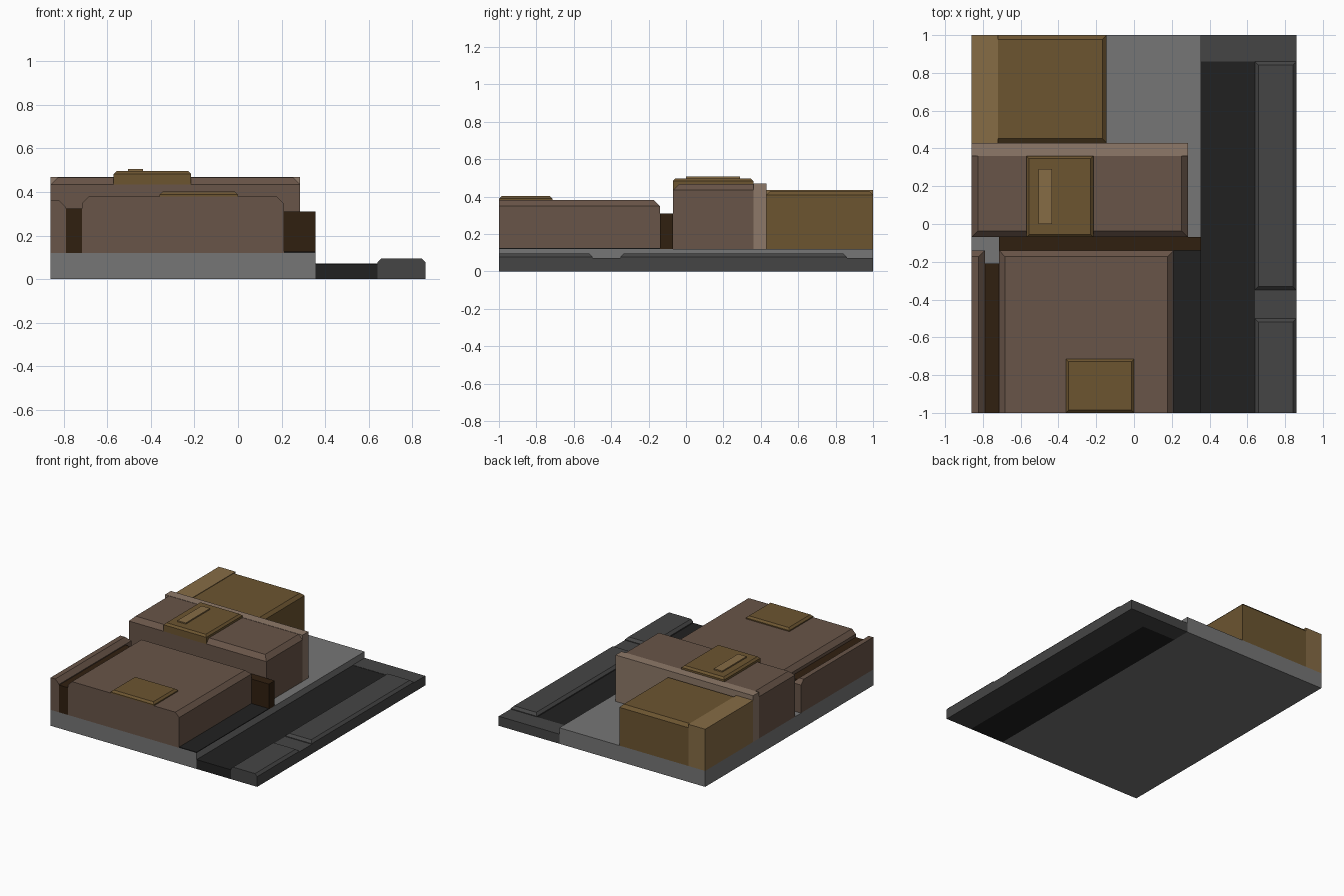
import bpy, bmesh

if "Cube" in bpy.data.objects:
    bpy.data.objects.remove(bpy.data.objects["Cube"])

def mat(name, r, g, b):
    m = bpy.data.materials.new(name)
    m.diffuse_color = (r, g, b, 1)
    m.use_nodes = True
    m.node_tree.nodes["Principled BSDF"].inputs["Base Color"].default_value = m.diffuse_color
    return m

BROWN = mat("brown", 0.14, 0.09, 0.065)
TAN = mat("tan", 0.27, 0.19, 0.14)
OCHRE = mat("ochre", 0.15, 0.09, 0.03)
LIGHT_OCHRE = mat("light_ochre", 0.24, 0.15, 0.06)
DARK_BROWN = mat("dark_brown", 0.03, 0.014, 0.005)
GREY = mat("grey", 0.18, 0.18, 0.18)
DARK_GREY = mat("dark_grey", 0.06, 0.06, 0.06)
BLACK = mat("asphalt", 0.015, 0.015, 0.015)

def block(name, x, y, z, material, bevel=0.0, sides="", drop=None):
    """Box with its top edge chamfered on the sides named: l, r, f, b."""
    (x0, x1), (y0, y1), (z0, z1) = x, y, z
    inset = lambda s: bevel if s in sides else 0
    levels = [(z0, 0), (z1, 1)]
    if sides:
        levels.insert(1, (z1 - (drop or bevel), 0))
    bm = bmesh.new()
    rings = []
    for h, k in levels:
        a, b = x0 + k * inset("l"), x1 - k * inset("r")
        c, d = y0 + k * inset("f"), y1 - k * inset("b")
        rings.append([bm.verts.new((p, q, h)) for p, q in ((a, c), (b, c), (b, d), (a, d))])
    bm.faces.new(rings[0][::-1])
    bm.faces.new(rings[-1])
    for lo, hi in zip(rings, rings[1:]):
        for i in range(4):
            j = (i + 1) % 4
            bm.faces.new((lo[i], lo[j], hi[j], hi[i]))
    bmesh.ops.remove_doubles(bm, verts=bm.verts, dist=1e-5)
    bmesh.ops.dissolve_degenerate(bm, edges=bm.edges, dist=1e-5)
    bmesh.ops.recalc_face_normals(bm, faces=bm.faces)
    me = bpy.data.meshes.new(name)
    bm.to_mesh(me)
    bm.free()
    me.materials.append(material)
    ob = bpy.data.objects.new(name, me)
    bpy.context.collection.objects.link(ob)
    return ob

G = 0.12  # raised plot level

# ground, road and pavement
block("plot", (-0.86, 0.355), (-1, 1), (0, G), GREY)
block("road", (0.355, 0.64), (-1, 0.86), (0, 0.07), BLACK)
block("road_end", (0.355, 0.64), (0.86, 1), (0, 0.072), DARK_GREY)
block("pavement_base", (0.64, 0.86), (-1, 1), (0, 0.072), DARK_GREY)
block("pavement_front", (0.64, 0.86), (-1, -0.5), (0.072, 0.095), DARK_GREY, 0.018, "lrb")
block("pavement_back", (0.64, 0.86), (-0.35, 0.86), (0.072, 0.095), DARK_GREY, 0.018, "lrfb")
block("side_lane", (0.21, 0.355), (-1, -0.14), (G, 0.126), BLACK)

# front buildings
block("front_building", (-0.715, 0.21), (-1, -0.14), (G, 0.38), BROWN, 0.032, "lrb")
block("front_roof_unit", (-0.36, 0), (-1, -0.715), (0.38, 0.402), OCHRE, 0.014, "lrfb")
block("left_wall_building", (-0.86, -0.79), (-1, -0.14), (G, 0.363), BROWN, 0.032, "rb")
block("narrow_passage", (-0.79, -0.715), (-1, -0.21), (G, 0.325), DARK_BROWN)
block("rear_link", (-0.715, 0.355), (-0.14, -0.07), (G, 0.31), DARK_BROWN)

# middle building with parapet and roof units
block("middle_building", (-0.86, 0.285), (-0.07, 0.36), (G, 0.467), BROWN, 0.033, "lrf")
block("parapet", (-0.86, 0.285), (0.36, 0.43), (G, 0.469), TAN)
block("middle_roof_unit", (-0.57, -0.215), (-0.07, 0.36), (0.432, 0.497), OCHRE, 0.014, "lrfb")
block("roof_strip", (-0.505, -0.435), (0, 0.29), (0.497, 0.506), LIGHT_OCHRE)

# back building
block("back_building", (-0.72, -0.145), (0.43, 1), (G, 0.43), OCHRE, 0.022, "rfb")
block("back_building_side", (-0.86, -0.72), (0.43, 1), (G, 0.434), LIGHT_OCHRE)
